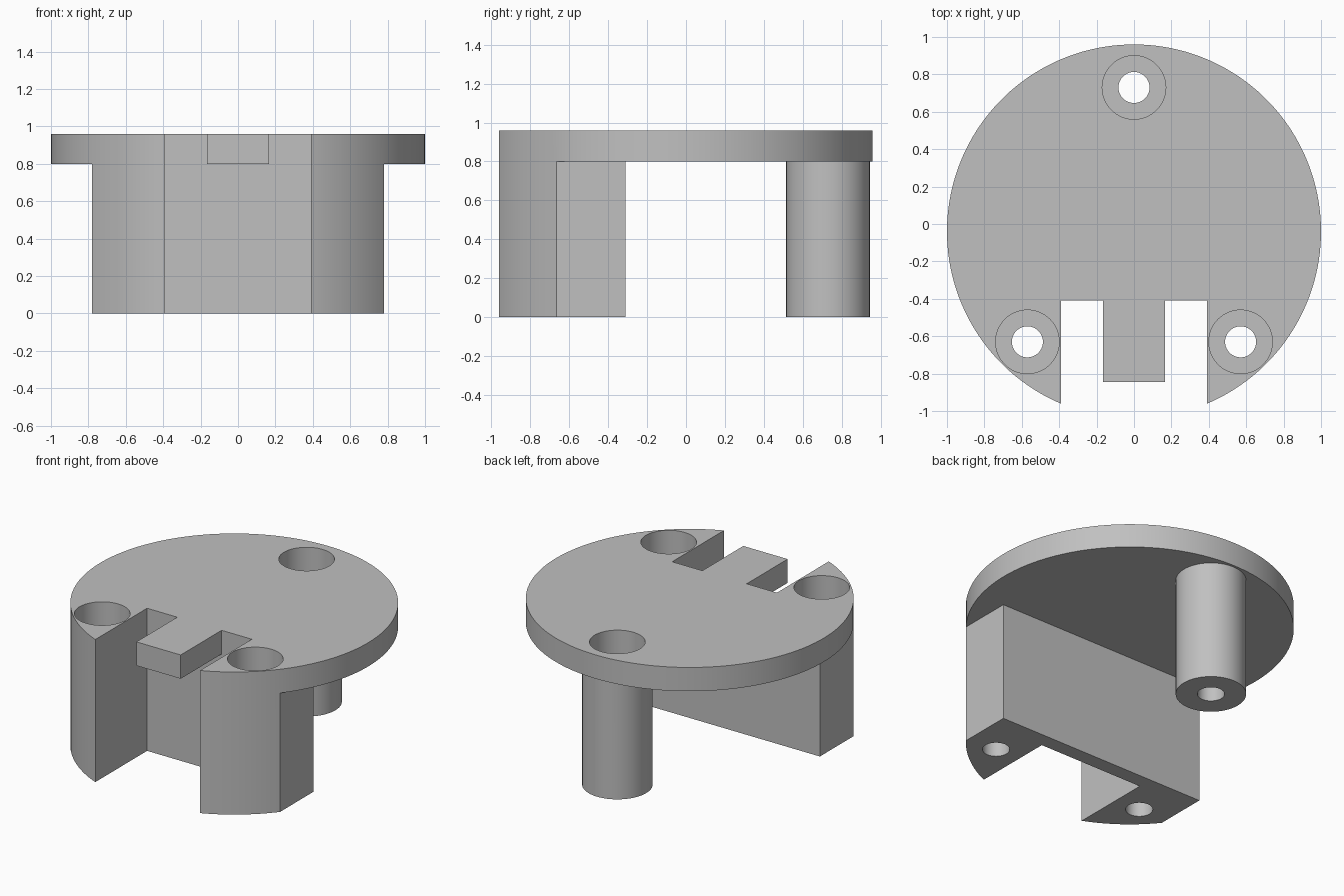
import bpy, bmesh, math

cube = bpy.data.objects.get("Cube")
if cube:
    bpy.data.objects.remove(cube, do_unlink=True)

# Main dimensions
CY = -0.04                      # centre of the disc in y
SLOT_X, SLOT_Y = 0.39, -0.41    # notch cut into the front
BLOCK_X, BLOCK_Y = 0.78, -0.31  # supporting block
TONGUE_X, TONGUE_Y = 0.165, -0.845
UNDER, TOP = 0.8, 0.96          # disc underside and top
FLOOR = 0.16                    # floor of the screw recesses

grey = bpy.data.materials.new("plain_grey")
grey.use_nodes = True
colour = (0.53, 0.53, 0.53, 1)
grey.diffuse_color = colour
grey.node_tree.nodes["Principled BSDF"].inputs["Base Color"].default_value = colour


def finish(bm, name):
    bmesh.ops.recalc_face_normals(bm, faces=bm.faces)
    mesh = bpy.data.meshes.new(name)
    bm.to_mesh(mesh)
    bm.free()
    mesh.materials.append(grey)
    obj = bpy.data.objects.new(name, mesh)
    bpy.context.collection.objects.link(obj)
    return obj


def prism(name, outline, z0, z1):
    bm = bmesh.new()
    face = bm.faces.new([bm.verts.new((x, y, z0)) for x, y in outline])
    out = bmesh.ops.extrude_face_region(bm, geom=[face])
    for v in out["geom"]:
        if isinstance(v, bmesh.types.BMVert):
            v.co.z = z1
    return finish(bm, name)


def cylinder(name, x, y, r, z0, z1, sides=64):
    step = 2 * math.pi / sides
    ring = [(x + r * math.cos(i * step), y + r * math.sin(i * step)) for i in range(sides)]
    return prism(name, ring, z0, z1)


def arc(a0, a1, n):
    angles = [a0 + (a1 - a0) * i / n for i in range(n + 1)]
    return [(math.cos(a), CY + math.sin(a)) for a in angles]


def mirrored(points):
    return [(-x, y) for x, y in reversed(points)]


def combine(target, tool, operation):
    mod = target.modifiers.new(operation.lower(), "BOOLEAN")
    mod.operation, mod.solver, mod.object = operation, "EXACT", tool
    bpy.context.view_layer.objects.active = target
    bpy.ops.object.modifier_apply(modifier=mod.name)
    bpy.data.objects.remove(tool, do_unlink=True)


# Rim arcs: the front part is shared by the disc and the block
a_slot, a_block = -math.acos(SLOT_X), -math.acos(BLOCK_X)
front_arc = arc(a_slot, a_block, 12)
side_arc = arc(a_block, math.pi / 2, 56)
half = front_arc + side_arc[1:]

# Disc with the notch and its central tongue
notch = [(-SLOT_X, SLOT_Y), (-TONGUE_X, SLOT_Y), (-TONGUE_X, TONGUE_Y)]
body = prism("mounting_disc", half + mirrored(half)[1:] + notch + mirrored(notch), UNDER, TOP)

# U-shaped block below the front of the disc
block_half = front_arc + [(BLOCK_X, BLOCK_Y)]
block = block_half + mirrored(block_half) + [(-SLOT_X, SLOT_Y), (SLOT_X, SLOT_Y)]
combine(body, prism("front_block", block, 0, UNDER), "UNION")

# Round post at the back
screws = [(0, 0.73), (0.57, -0.63), (-0.57, -0.63)]
combine(body, cylinder("rear_post", *screws[0], 0.215, 0, UNDER + 0.06), "UNION")

# Screw holes with deep recesses for the heads
for x, y in screws:
    combine(body, cylinder("head_recess", x, y, 0.17, FLOOR, TOP + 0.1), "DIFFERENCE")
    combine(body, cylinder("screw_hole", x, y, 0.083, -0.1, FLOOR + 0.1), "DIFFERENCE")

# Merge flat neighbours and shade the curved walls smooth
bm = bmesh.new()
bm.from_mesh(body.data)
bmesh.ops.remove_doubles(bm, verts=bm.verts, dist=0.0001)
bmesh.ops.dissolve_limit(bm, angle_limit=math.radians(0.5), verts=bm.verts, edges=bm.edges)
bm.to_mesh(body.data)
bm.free()
bpy.ops.object.select_all(action="DESELECT")
body.select_set(True)
bpy.context.view_layer.objects.active = body
bpy.ops.object.shade_smooth_by_angle(angle=math.radians(20))
